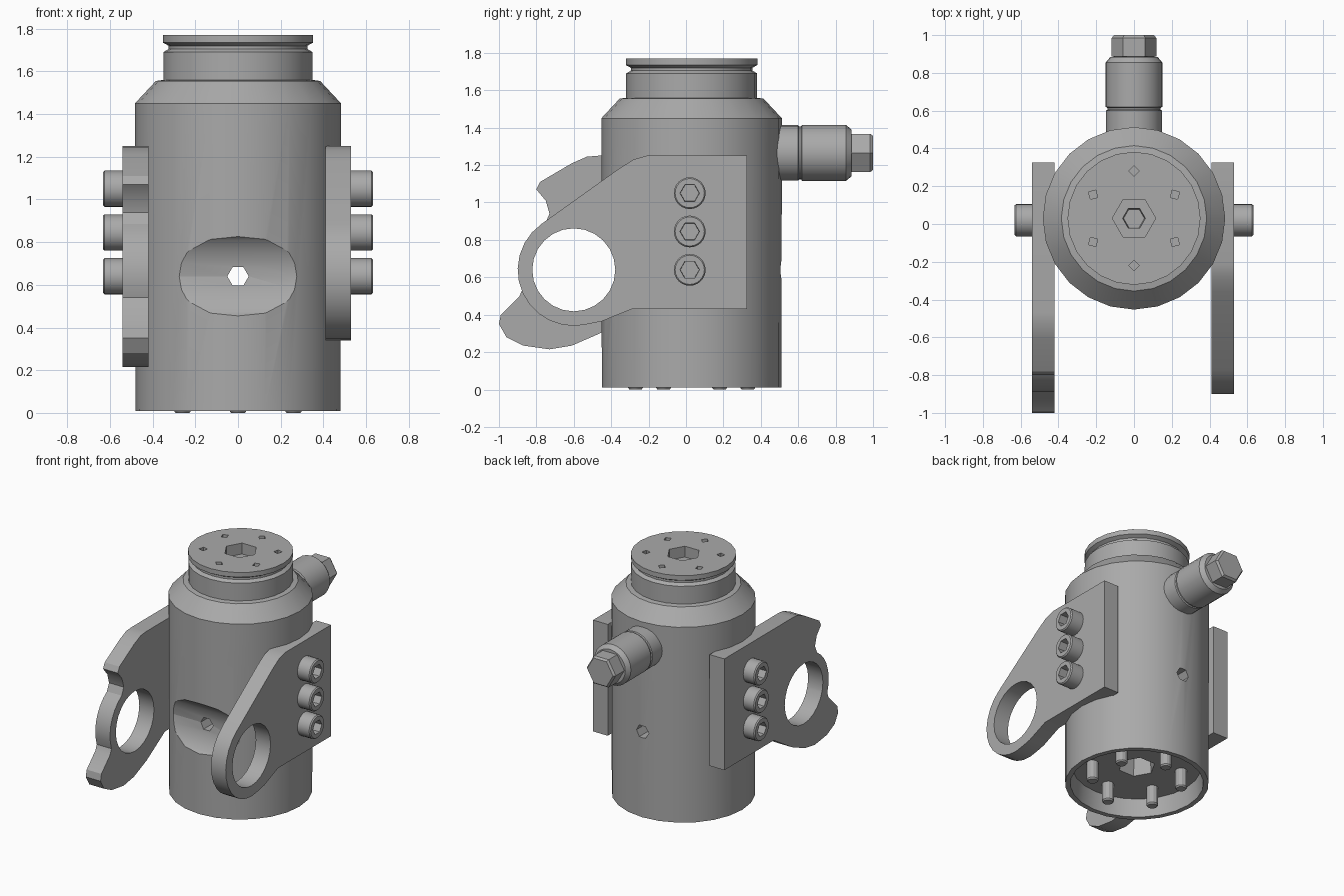
import bpy, bmesh
from math import pi, cos, sin, radians
from mathutils import Vector, Matrix

default = bpy.data.objects.get("Cube")
if default:
    bpy.data.objects.remove(default, do_unlink=True)

GREY = (0.40, 0.40, 0.40, 1)
steel = bpy.data.materials.new("steel_grey")
steel.use_nodes = True
steel.diffuse_color = GREY
steel.node_tree.nodes["Principled BSDF"].inputs["Base Color"].default_value = GREY

HEX = True
CY = 0.03          # body axis y
BORE_Z = 0.64      # height of clamp opening and cross bore
EYE = Vector((-0.6, BORE_Z))


def finish(name, bm):
    bmesh.ops.recalc_face_normals(bm, faces=bm.faces)
    mesh = bpy.data.meshes.new(name)
    bm.to_mesh(mesh)
    bm.free()
    obj = bpy.data.objects.new(name, mesh)
    bpy.context.collection.objects.link(obj)
    mesh.materials.append(steel)
    return obj


def lathe(name, profile, segs, origin=(0, 0, 0), axis=(0, 0, 1), phase=0):
    """Stack of capped rings (radius, height, optional hexagonal flag)."""
    bm = bmesh.new()
    turn = Matrix.Translation(origin) @ Vector(axis).to_track_quat('Z', 'Y').to_matrix().to_4x4()
    rings = []
    for r, h, *hexed in profile:
        ring = []
        for i in range(segs):
            a = 2 * pi * i / segs
            k = cos(pi / 6) / cos(a % (pi / 3) - pi / 6) if hexed else 1
            p = Vector((r * k * cos(a + phase), r * k * sin(a + phase), h))
            ring.append(bm.verts.new(turn @ p))
        rings.append(ring)
    for low, high in zip(rings, rings[1:]):
        for i in range(segs):
            j = (i + 1) % segs
            bm.faces.new((low[i], low[j], high[j], high[i]))
    bm.faces.new(rings[0])
    bm.faces.new(rings[-1])
    return finish(name, bm)


def activate(obj):
    bpy.ops.object.select_all(action='DESELECT')
    obj.select_set(True)
    bpy.context.view_layer.objects.active = obj


def cut(obj, *cutters):
    for cutter in cutters:
        mod = obj.modifiers.new("cut", 'BOOLEAN')
        mod.operation, mod.solver, mod.object = 'DIFFERENCE', 'EXACT', cutter
        activate(obj)
        bpy.ops.object.modifier_apply(modifier=mod.name)


def smooth(obj):
    activate(obj)
    bpy.ops.object.shade_smooth_by_angle(angle=radians(28))


def around(r):
    """Six positions around the body axis."""
    for k in range(6):
        a = radians(30 + 60 * k)
        yield (r * cos(a), CY + r * sin(a)), a


# Main body: recessed underside, shoulder, neck, groove and cap with socket
body = lathe("body", [
    (0.11, 0.32, HEX), (0.125, 0.14, HEX), (0.43, 0.14), (0.445, 0.01), (0.48, 0.01),
    (0.483, 1.45), (0.385, 1.555), (0.35, 1.56), (0.35, 1.69), (0.325, 1.705),
    (0.325, 1.72), (0.352, 1.735), (0.352, 1.77), (0.115, 1.77, HEX), (0.115, 1.69, HEX),
    (0.06, 1.69, HEX), (0.055, 1.6, HEX)], 24, (0, CY, 0))

# Cutters: clamp saddle, cross bore and small square cap holes
saddle = lathe("saddle_cutter", [(0.24, -0.7), (0.24, 0.7)], 24, (0, *EYE), (1, 0, 0))
bore = lathe("bore_cutter", [(0.05, -0.8), (0.05, 0.8)], 6, (0, 0, BORE_Z), (0, 1, 0))
holes = [lathe("hole_cutter", [(0.028, 1.71), (0.028, 1.8)], 4, (*p, 0), phase=a)
         for p, a in around(0.25)]
cut(body, saddle, bore, *holes)
smooth(body)

# Front boss with an open bore
boss = lathe("front_boss", [(0.1, -0.36), (0.1, -0.19), (0.09, -0.18), (0.066, -0.18),
                            (0.062, -0.12)], 20, (0, -0.305, BORE_Z), (0, -1, 0))
cut(boss, bore)
smooth(boss)

for cutter in (saddle, bore, *holes):
    bpy.data.objects.remove(cutter, do_unlink=True)

# Locating pins below
for p, a in around(0.3):
    smooth(lathe("bottom_pin", [(0.04, 0.16), (0.04, 0.01), (0.033, 0)], 12, (*p, 0)))

# Rear plug with hexagonal end
smooth(lathe("rear_plug", [
    (0.148, 0.4), (0.148, 0.6), (0.141, 0.605), (0.141, 0.615), (0.15, 0.62), (0.15, 0.855),
    (0.125, 0.885), (0.1, 0.885), (0.118, 0.886, HEX), (0.118, 0.985, HEX),
    (0.105, 1.0, HEX)], 24, (0, 0, 1.265), (0, 1, 0)))


def arc(start, end, r, steps):
    """Points about the eye centre, angles in degrees."""
    for i in range(steps + 1):
        a = radians(start + (end - start) * i / steps)
        yield EYE.x + r * cos(a), EYE.y + r * sin(a)


def plate(name, outline, x0, x1):
    """Extruded side plate with a round eye."""
    bm = bmesh.new()
    face = bm.faces.new([bm.verts.new((x0, y, z)) for y, z in outline])
    out = bmesh.ops.extrude_face_region(bm, geom=[face])
    moved = [v for v in out["geom"] if isinstance(v, bmesh.types.BMVert)]
    bmesh.ops.translate(bm, verts=moved, vec=(x1 - x0, 0, 0))
    obj = finish(name, bm)
    eye = lathe("eye_cutter", [(0.222, -1), (0.222, 1)], 24, (0, *EYE), (1, 0, 0))
    cut(obj, eye)
    bpy.data.objects.remove(eye, do_unlink=True)
    smooth(obj)


back_edge = [(0.325, 0.43), (0.325, 1.25)]
plate("left_plate", back_edge + [(-0.21, 1.25), (-0.28, 1.23), (-0.36, 1.18)]
      + list(arc(125, 285, 0.3, 12)) + [(-0.45, 0.365), (-0.29, 0.43)], 0.41, 0.53)

upper_horn = [(-0.47, 1.25), (-0.53, 1.245), (-0.61, 1.21), (-0.78, 1.11), (-0.8, 1.07),
              (-0.75, 1.01), (-0.73, 0.94)]
lower_horn = [(-0.89, 0.5), (-0.99, 0.4), (-1, 0.35), (-0.96, 0.28), (-0.87, 0.235),
              (-0.73, 0.215), (-0.61, 0.235), (-0.46, 0.3), (-0.25, 0.43)]
plate("right_plate", back_edge + upper_horn + list(arc(122, 200, 0.29, 7)) + lower_horn,
      -0.42, -0.54)

# Three socket-head bolts on each plate
for side, name in ((1, "left_bolt"), (-1, "right_bolt")):
    for z in (0.64, 0.845, 1.05):
        smooth(lathe(name, [
            (0.085, -0.13), (0.085, -0.008), (0.078, 0), (0.052, 0, HEX), (0.05, -0.06, HEX)],
            24, (side * 0.633, 0.02, z), (side, 0, 0)))
